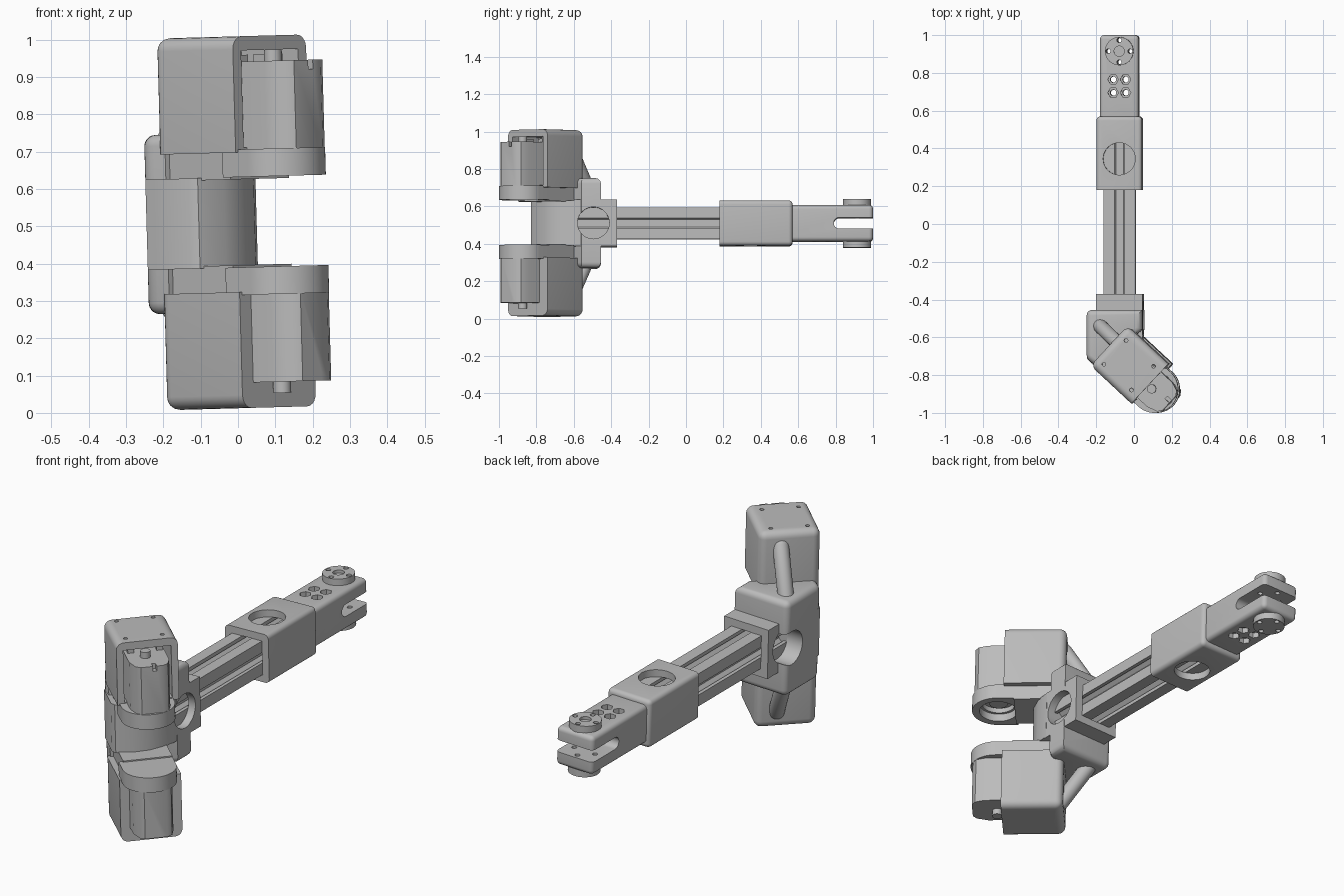
import bpy, bmesh, math
from mathutils import Matrix, Vector

old = bpy.data.objects.get("Cube")
if old:
    bpy.data.objects.remove(old)

grey = bpy.data.materials.new("plain_grey")
grey.use_nodes = True
grey.diffuse_color = (0.5, 0.5, 0.5, 1)
grey.node_tree.nodes["Principled BSDF"].inputs["Base Color"].default_value = (0.5, 0.5, 0.5, 1)

T = Matrix.Translation
def R(deg, axis): return Matrix.Rotation(math.radians(deg), 4, axis)

ROOT = T((-0.075, 0, 0.5085)) @ R(-1.6, 'Y')          # slight roll of the whole arm
HEAD = ROOT @ T((0.064, -0.745, 0)) @ R(-43, 'Z')      # head turned about the vertical
FLIP = Matrix.Diagonal((1, 1, -1, 1))


def finish(name, bm, m):
    bm.transform(m)
    bmesh.ops.recalc_face_normals(bm, faces=bm.faces)
    me = bpy.data.meshes.new(name)
    bm.to_mesh(me)
    bm.free()
    me.materials.append(grey)
    ob = bpy.data.objects.new(name, me)
    bpy.context.collection.objects.link(ob)
    return ob


def round_edges(bm, r, keep):
    edges = [e for e in bm.edges if keep((e.verts[0].co + e.verts[1].co) / 2)]
    bmesh.ops.bevel(bm, geom=edges, offset=r, segments=5, profile=0.5, affect='EDGES')


def block(name, lo, hi, m=ROOT, r=0, keep=lambda c: True):
    lo, hi = Vector(lo), Vector(hi)
    bm = bmesh.new()
    bmesh.ops.create_cube(bm, size=1)
    bm.transform(T((lo + hi) / 2) @ Matrix.Diagonal((*(hi - lo), 1)))
    if r:
        round_edges(bm, r, keep)
    return finish(name, bm, m)


def prism(name, pts, z0, z1, m=ROOT, r=0, keep=lambda c: True):
    bm = bmesh.new()
    base = bm.faces.new([bm.verts.new((x, y, z0)) for x, y in pts])
    up = bmesh.ops.extrude_face_region(bm, geom=[base])["geom"]
    bmesh.ops.translate(bm, vec=(0, 0, z1 - z0),
                        verts=[v for v in up if isinstance(v, bmesh.types.BMVert)])
    if r:
        round_edges(bm, r, keep)
    return finish(name, bm, m)


def ring_pts(r, n=40, cx=0, cy=0, a0=0, a1=360):
    k = n if a1 - a0 == 360 else n - 1
    return [(cx + r * math.cos(math.radians(a0 + (a1 - a0) * i / k)),
             cy + r * math.sin(math.radians(a0 + (a1 - a0) * i / k))) for i in range(n)]


def disc(name, r, x, y, z0, z1, m=ROOT, n=40):
    return prism(name, ring_pts(r, n, x, y), z0, z1, m)


def cut(ob, cutters):
    for c in cutters:
        c.hide_render = True
        mod = ob.modifiers.new("cut", 'BOOLEAN')
        mod.operation, mod.solver, mod.object = 'DIFFERENCE', 'EXACT', c
    bpy.context.view_layer.update()
    dg = bpy.context.evaluated_depsgraph_get()
    me = bpy.data.meshes.new_from_object(ob.evaluated_get(dg))
    ob.modifiers.clear()
    ob.data = me
    for c in cutters:
        bpy.data.objects.remove(c)


# slotted rail
side = [(.084, -.084), (.084, -.026), (.066, -.026), (.066, -.046), (.038, -.02),
        (.038, .02), (.066, .046), (.066, .026), (.084, .026)]
profile = []
for q in range(4):
    for x, y in side:
        v = R(90 * q, 'Z') @ Vector((x, y, 0))
        profile.append((v.x, v.y))
prism("rail", profile, -0.5, 0.6, ROOT @ R(90, 'X'))


def bore(y0, y1):
    return block("bore", (-.085, y0, -.085), (.085, y1, .085))


# forearm sleeve with a round window above and below
sleeve = block("sleeve", (-.121, .18, -.121), (.121, .57, .121), r=.022, keep=lambda c: c.y > .2)
cut(sleeve, [bore(.1, .51)] + [disc("window", .085, 0, .345, *z) for z in ((.08, .3), (-.3, -.08))])


# fork at the far end
def pad_holes():
    spots = [(.058 * math.cos(a), .915 + .058 * math.sin(a)) for a in (i * math.pi / 2 for i in range(4))]
    return [disc("hole", .012, x, y, -.3, .3, n=16) for x, y in spots]


fork = block("fork", (-.103, .5, -.097), (.103, 1, .097), r=.022)
slot = prism("slot", [(1.1, -.03), (1.1, .03)] + ring_pts(.03, 12, .82, 0, 90, 270),
             -.3, .3, ROOT @ R(90, 'X') @ R(90, 'Z') @ R(-90, 'Z') @ R(-90, 'X')
             @ Matrix(((0, 0, 1, 0), (1, 0, 0, 0), (0, 1, 0, 0), (0, 0, 0, 1))))
tools = [slot] + pad_holes()
for x in (-.033, .033):
    for y in (.695, .765):
        tools.append(disc("bolt_hole", .016, x, y, -.3, .3, n=16))
        tools += [disc("hex_pocket", .028, x, y, *z, n=6) for z in ((.07, .2), (-.2, -.07))]
cut(fork, tools)
for tag, m in (("upper", ROOT), ("lower", ROOT @ FLIP)):
    pad = disc(tag + "_fork_pad", .075, 0, .915, .09, .13, m)
    cut(pad, pad_holes() + [disc("centre", .027, 0, .915, .115, .2, m)])


# collar and wrist body, with round side windows
def side_windows():
    m = ROOT @ R(90, 'Y')
    return [disc("window", .085, 0, -.495, *z, m) for z in ((.08, .4), (-.4, -.08))]


collar = block("collar", (-.124, -.6, -.124), (.124, -.37, .124))
cut(collar, [bore(-.58, -.3)] + side_windows())
body = prism("wrist_body", [(-.17, -.455), (-.17, -.715), (-.115, -.755), (.1, -.58), (.125, -.56), (.125, -.455)],
             -.24, .24, r=.03, keep=lambda c: abs(c.z) > .2 or c.x < -.15)
cut(body, [bore(-.58, -.3)] + side_windows())
column = prism("column", [(-.17, -.6), (-.17, -.715), (-.055, -.825), (-.03, -.83), (.04, -.79),
                          (.09, -.73), (.12, -.66), (.125, -.59)], -.121, .121)
cut(column, [bore(-.58, -.3)])

# twin motor heads
for tag, m, root in (("upper", HEAD, ROOT), ("lower", HEAD @ FLIP, ROOT @ FLIP)):
    # open-fronted housing with roof screw holes
    pod = block(tag + "_housing", (-.148, -.144, .187), (.148, .144, .498), m, r=.035,
                keep=lambda c: c.x < .14 and c.z > .2)
    tools = [block("cavity", (-.06, -.112, .2), (.3, .112, .46), m)]
    tools += [disc("screw_hole", .01, x, y, .45, .6, m, 12) for x in (-.1, .1) for y in (-.09, .082)]
    cut(pod, tools)

    # bracket and ring carrying the motor
    block(tag + "_bracket", (-.13, -.115, .115), (.1, .115, .2), m)
    mount = prism(tag + "_motor_ring", [(.09, .115), (.09, -.135)] + ring_pts(.125, 32, .18, -.01, -90, 90),
                  .121, .195, m)
    cut(mount, [disc("mouth", .09, .18, -.01, .1, .16, m), disc("throat", .078, .18, -.01, .1, .25, m)])

    # motor with shaft, boss and terminals
    motor = prism(tag + "_motor", [(-.04, -.1), (.22, -.1), (.275, -.082), (.292, -.06), (.292, .045),
                                   (.275, .07), (.23, .085), (-.04, .085)], .185, .43, m)
    cut(motor, [block("notch", (.26, -.004, .405), (.31, .014, .5), m)])
    disc(tag + "_shaft", .024, .173, -.014, .42, .46, m, 24)
    disc(tag + "_boss", .045, .18, -.01, .165, .19, m)
    for y in (-.085, .05):
        block(tag + "_terminal", (.04, y, .42), (.12, y + .03, .448), m)

    # rounded rib bracing the housing against the body
    a, b = Vector((-.11, -.53, .2)), Vector((-.005, -.625, .42))
    bm = bmesh.new()
    bmesh.ops.create_uvsphere(bm, u_segments=24, v_segments=13, radius=.038)
    for v in bm.verts:
        v.co.z += (b - a).length if v.co.z > .001 else 0
    finish(tag + "_rib", bm, root @ T(a) @ (b - a).to_track_quat('Z', 'Y').to_matrix().to_4x4())

# smooth rounded surfaces, keep edges crisp
bpy.ops.object.select_all(action='DESELECT')
for ob in bpy.context.collection.objects:
    if ob.type == 'MESH' and grey.name in ob.data.materials:
        ob.select_set(True)
        bpy.context.view_layer.objects.active = ob
bpy.ops.object.shade_smooth_by_angle(angle=math.radians(35))
